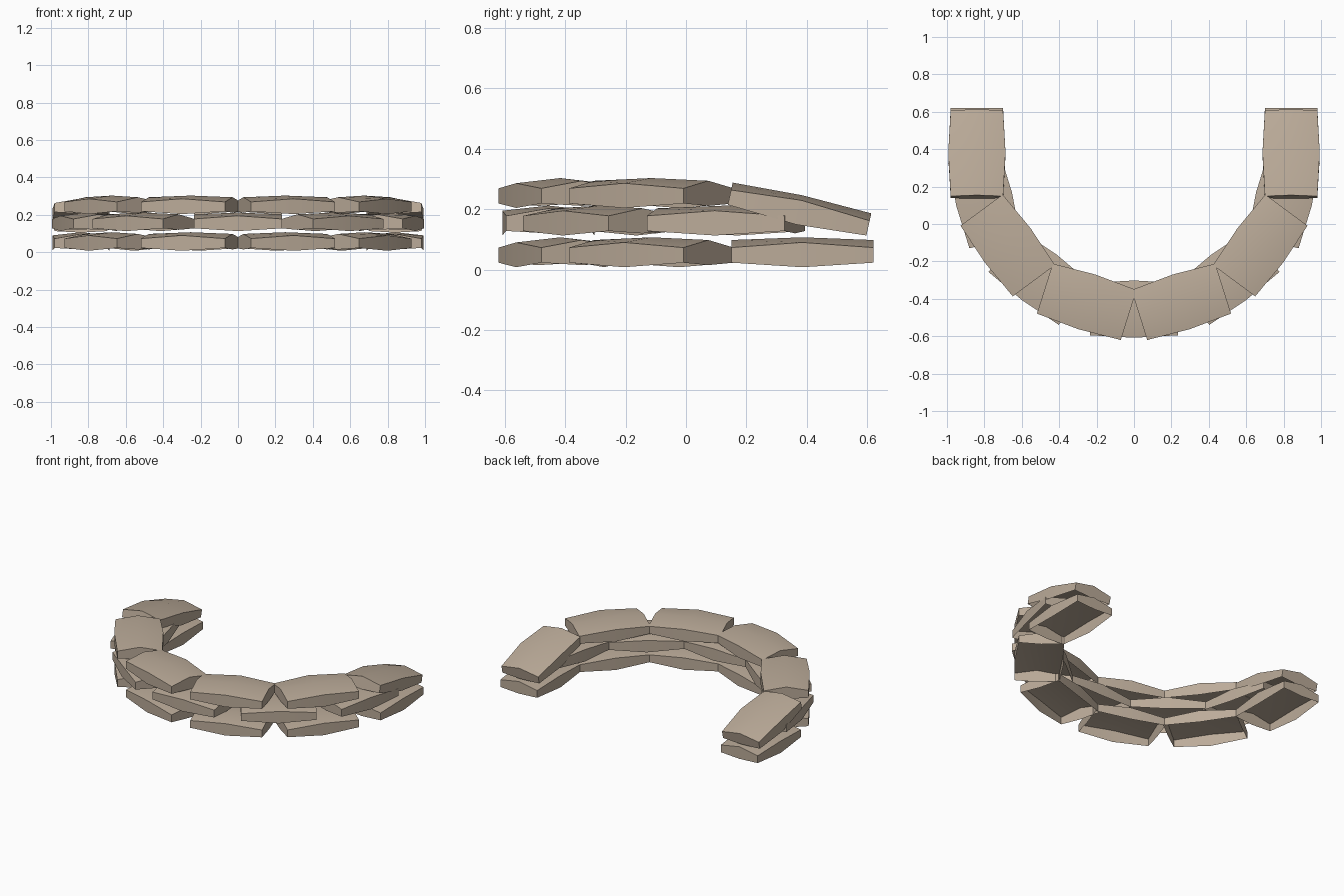
import bpy, bmesh, math
from mathutils import Matrix, Vector

if "Cube" in bpy.data.objects:
    bpy.data.objects.remove(bpy.data.objects["Cube"])

ARC_RADIUS = 0.84
ARC_CENTRE_Y = 0.385


def bag_mesh():
    """Low-poly filled bag: three sections lofted along local x, open underneath."""
    bm = bmesh.new()
    # x, half width, side top, side bottom, ridge top, end cap bottom
    sections = [(-0.235, 0.14, 0.016, -0.034, 0.041, -0.042),
                (0.0, 0.153, 0.033, -0.049, 0.050, None),
                (0.235, 0.14, 0.016, -0.034, 0.041, -0.042)]
    rings = []
    for x, w, st, sb, rt, rb in sections:
        profile = [(w, sb), (w, st), (0, rt), (-w, st), (-w, sb)]
        ring = [bm.verts.new((x, y, z)) for y, z in profile]
        rings.append(ring)
        if rb is not None:
            bm.faces.new(ring + [bm.verts.new((x, 0, rb))])
    for a, b in zip(rings, rings[1:]):
        for i in range(4):
            bm.faces.new((a[i], a[i + 1], b[i + 1], b[i]))
    bmesh.ops.recalc_face_normals(bm, faces=bm.faces)
    # Soft shading over the shallow folds, hard corners elsewhere
    for f in bm.faces:
        f.smooth = True
    for e in bm.edges:
        e.smooth = len(e.link_faces) == 2 and e.calc_face_angle() < math.radians(30)
    me = bpy.data.meshes.new("sandbag")
    bm.to_mesh(me)
    bm.free()
    return me


mesh = bag_mesh()
mat = bpy.data.materials.new("sandbag_cloth")
mat.diffuse_color = (0.50, 0.41, 0.32, 1)
mat.use_nodes = True
mat.node_tree.nodes["Principled BSDF"].inputs["Base Color"].default_value = mat.diffuse_color
mesh.materials.append(mat)


def place_bag(name, angle, z, droop=0.0, turn=0.0, back=0.0):
    """Lay a bag tangent to the arc; angle 0 is the front, droop lowers its rear end."""
    a = math.radians(angle)
    s = 1 if angle > 0 else -1
    pos = Vector((ARC_RADIUS * math.sin(a),
                  ARC_CENTRE_Y - ARC_RADIUS * math.cos(a) + back, z))
    ob = bpy.data.objects.new(name, mesh)
    ob.matrix_world = (Matrix.Translation(pos)
                       @ Matrix.Rotation(a + s * math.radians(turn), 4, 'Z')
                       @ Matrix.Rotation(s * math.radians(droop), 4, 'Y'))
    bpy.context.collection.objects.link(ob)


# Bottom and top courses line up, the top end bags sag
for course, z in (("bottom", 0.057), ("top", 0.253)):
    for i, angle in enumerate((17.5, 53.5, 90)):
        sag = course == "top" and angle == 90
        for side, s in (("right", 1), ("left", -1)):
            place_bag(f"{course}_bag_{side}_{i + 1}", s * angle,
                      0.197 if sag else z, 12.5 if sag else 0,
                      back=-0.01 if sag else 0)

# Middle course is staggered by half a bag
place_bag("middle_bag_front", 0, 0.162)
for side, s in (("right", 1), ("left", -1)):
    place_bag(f"middle_bag_{side}_1", s * 37, 0.162)
    place_bag(f"middle_bag_{side}_2", s * 72.5, 0.162, turn=3.5)
